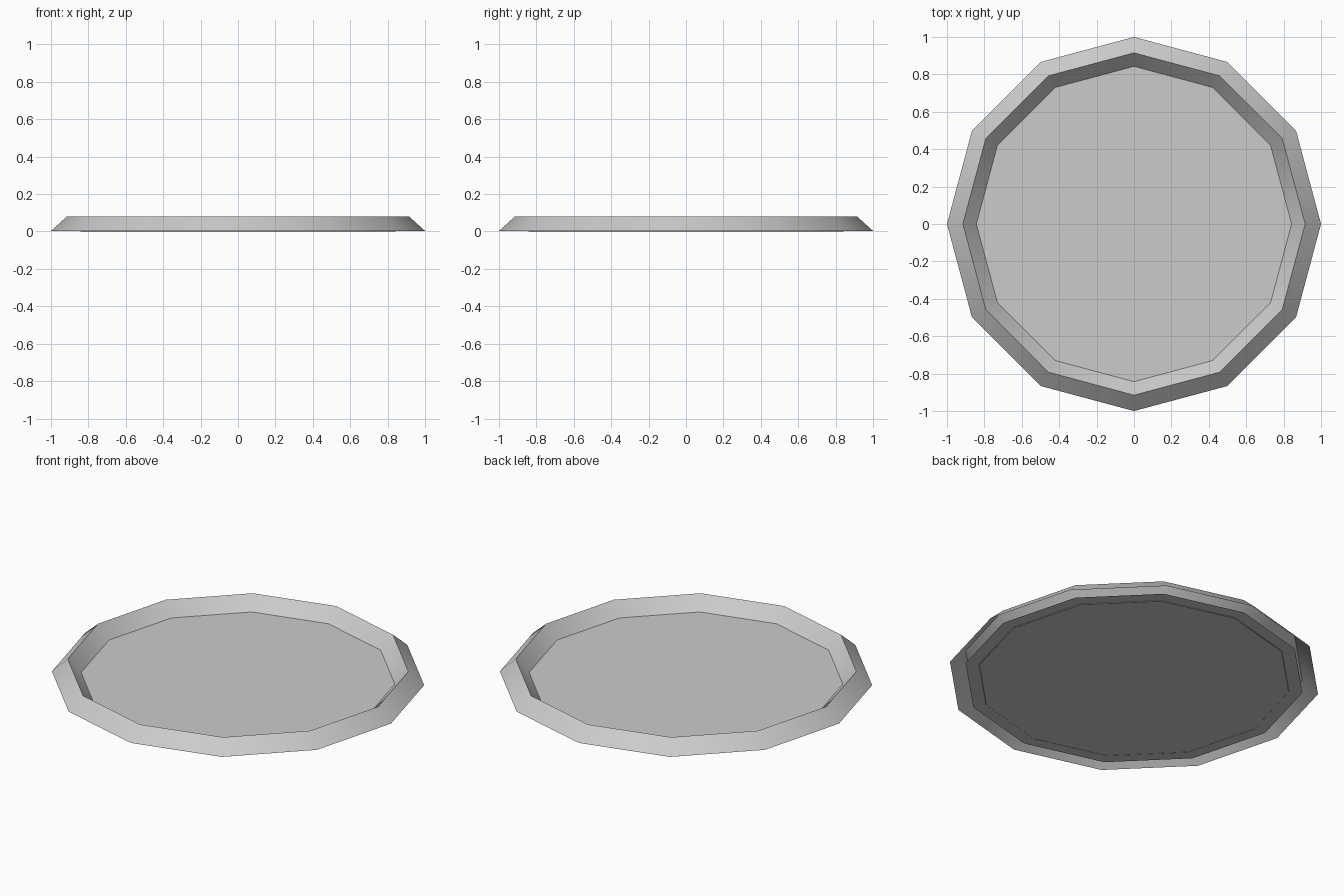
import bpy
import bmesh
from math import cos, sin, tau, radians

SIDES = 12

cube = bpy.data.objects.get("Cube")
if cube:
    bpy.data.objects.remove(cube, do_unlink=True)

grey = bpy.data.materials.new("light grey")
grey.use_nodes = True
grey.diffuse_color = (0.6, 0.6, 0.6, 1)
grey.node_tree.nodes["Principled BSDF"].inputs["Base Color"].default_value = grey.diffuse_color


def add_loop(bm, radius, z):
    return [bm.verts.new((radius * cos(tau * i / SIDES), radius * sin(tau * i / SIDES), z))
            for i in range(SIDES)]


def finish(bm, name):
    mesh = bpy.data.meshes.new(name)
    bm.to_mesh(mesh)
    bm.free()
    mesh.materials.append(grey)
    obj = bpy.data.objects.new(name, mesh)
    bpy.context.collection.objects.link(obj)
    bpy.ops.object.select_all(action='DESELECT')
    obj.select_set(True)
    bpy.context.view_layer.objects.active = obj
    bpy.ops.object.shade_smooth_by_angle(angle=radians(35))
    return obj


# Raised rim: outer slope, sharp ridge and inner slope, open underneath
bm = bmesh.new()
loops = [add_loop(bm, r, z) for r, z in ((1.0, 0.003), (0.915, 0.08), (0.84, 0.0))]
for low, high in zip(loops, loops[1:]):
    for i in range(SIDES):
        j = (i + 1) % SIDES
        bm.faces.new((low[i], low[j], high[j], high[i]))
finish(bm, "rim")

# Flat floor, reaching under the ridge
bm = bmesh.new()
bm.faces.new(add_loop(bm, 0.915, 0.003))
finish(bm, "floor")
